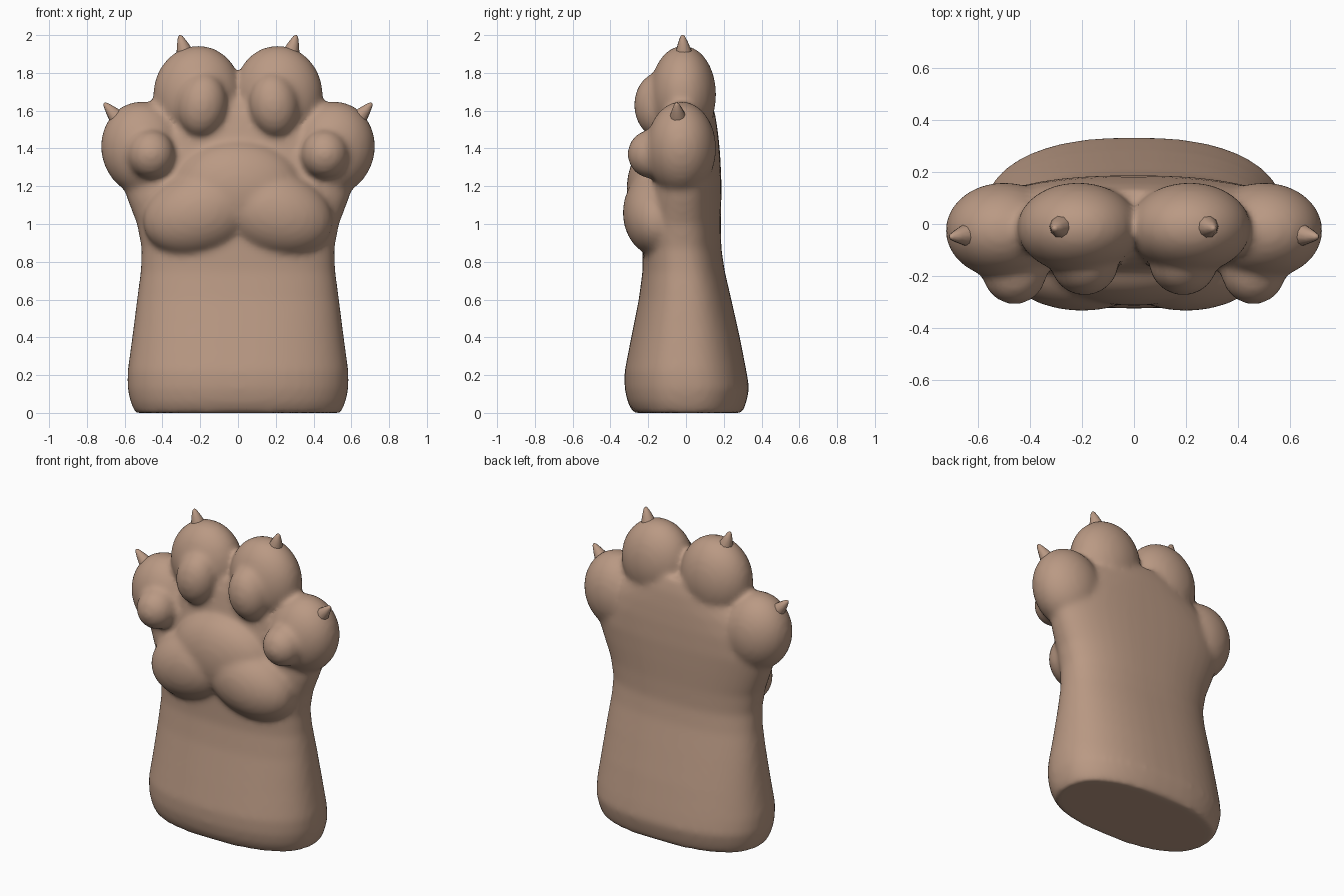
import bpy, bmesh, math
from mathutils import Matrix, Vector

if "Cube" in bpy.data.objects:
    bpy.data.objects.remove(bpy.data.objects["Cube"])

fur = bpy.data.materials.new("warm brown")
fur.diffuse_color = (0.49, 0.32, 0.23, 1)
fur.use_nodes = True
fur.node_tree.nodes["Principled BSDF"].inputs["Base Color"].default_value = fur.diffuse_color


def make_object(name, bm):
    bmesh.ops.recalc_face_normals(bm, faces=bm.faces)
    mesh = bpy.data.meshes.new(name)
    bm.to_mesh(mesh)
    bm.free()
    mesh.materials.append(fur)
    for p in mesh.polygons:
        p.use_smooth = True
    obj = bpy.data.objects.new(name, mesh)
    bpy.context.collection.objects.link(obj)
    return obj


def loft(bm, sections, sides=48, power=2.4):
    """Stack of rounded cross-sections: z, half width, front y, back y."""
    rings = []
    for z, w, front, back in sections:
        ring = []
        for i in range(sides):
            a = 2 * math.pi * i / sides
            c, s = math.cos(a), math.sin(a)
            x = w * math.copysign(abs(c) ** (2 / power), c)
            y = (front + back) / 2 + (back - front) / 2 * math.copysign(abs(s) ** (2 / power), s)
            ring.append(bm.verts.new((x, y, z)))
        rings.append(ring)
    for lo, hi in zip(rings, rings[1:]):
        for i in range(sides):
            j = (i + 1) % sides
            bm.faces.new((lo[i], lo[j], hi[j], hi[i]))
    bm.faces.new(rings[0][::-1])
    bm.faces.new(rings[-1])


def blob(bm, centre, radii, tilt=0):
    m = (Matrix.Translation(centre) @ Matrix.Rotation(math.radians(tilt), 4, 'Y')
         @ Matrix.Diagonal((*radii, 1)))
    bmesh.ops.create_uvsphere(bm, u_segments=32, v_segments=20, radius=1, matrix=m)


# Forearm and hand
bm = bmesh.new()
loft(bm, [
    (0.00, 0.545, -0.28, 0.30), (0.06, 0.57, -0.31, 0.32), (0.13, 0.585, -0.325, 0.335),
    (0.22, 0.585, -0.325, 0.32), (0.40, 0.56, -0.29, 0.285), (0.60, 0.535, -0.25, 0.24),
    (0.75, 0.515, -0.23, 0.205), (0.87, 0.51, -0.23, 0.187), (1.00, 0.535, -0.23, 0.185),
    (1.13, 0.585, -0.22, 0.187), (1.25, 0.625, -0.20, 0.187), (1.38, 0.62, -0.18, 0.18),
    (1.48, 0.54, -0.17, 0.17), (1.58, 0.40, -0.15, 0.155), (1.66, 0.30, -0.12, 0.13)])

# Palm pad
blob(bm, (0, -0.15, 1.18), (0.34, 0.165, 0.26))
for s in (-1, 1):
    blob(bm, (s * 0.20, -0.15, 1.06), (0.31, 0.185, 0.22), s * 18)
    # Inner toe and its pad
    blob(bm, (s * 0.215, -0.015, 1.685), (0.235, 0.175, 0.26), s * -5)
    blob(bm, (s * 0.19, -0.15, 1.63), (0.13, 0.125, 0.17), s * -8)
    # Outer toe and its pad
    blob(bm, (s * 0.50, -0.025, 1.40), (0.225, 0.185, 0.25), s * 12)
    blob(bm, (s * 0.46, -0.18, 1.37), (0.125, 0.13, 0.13))
paw = make_object("paw", bm)

# Fuse the parts into one soft skin
remesh = paw.modifiers.new("fuse", 'REMESH')
remesh.mode = 'VOXEL'
remesh.voxel_size = 0.018
remesh.use_smooth_shade = True
soften = paw.modifiers.new("soften", 'SMOOTH')
soften.factor = 0.5
soften.iterations = 9


# Claws
def claw(name, base, tip):
    base, tip = Vector(base), Vector(tip)
    axis = tip - base
    turn = axis.to_track_quat('Z', 'Y').to_matrix().to_4x4()
    bm = bmesh.new()
    n = axis.length
    loft(bm, [(-0.03, 0.05, -0.05, 0.05), (n * 0.2, 0.046, -0.046, 0.046),
              (n * 0.65, 0.027, -0.027, 0.027), (n * 0.93, 0.013, -0.013, 0.013),
              (n, 0.004, -0.004, 0.004)], sides=10, power=2)
    bm.transform(Matrix.Translation(base) @ turn)
    make_object(name, bm)


for s, side in ((-1, "left"), (1, "right")):
    claw("inner_claw_" + side, (s * 0.275, -0.01, 1.885), (s * 0.308, -0.018, 2.0))
    claw("outer_claw_" + side, (s * 0.625, -0.04, 1.545), (s * 0.708, -0.05, 1.64))
